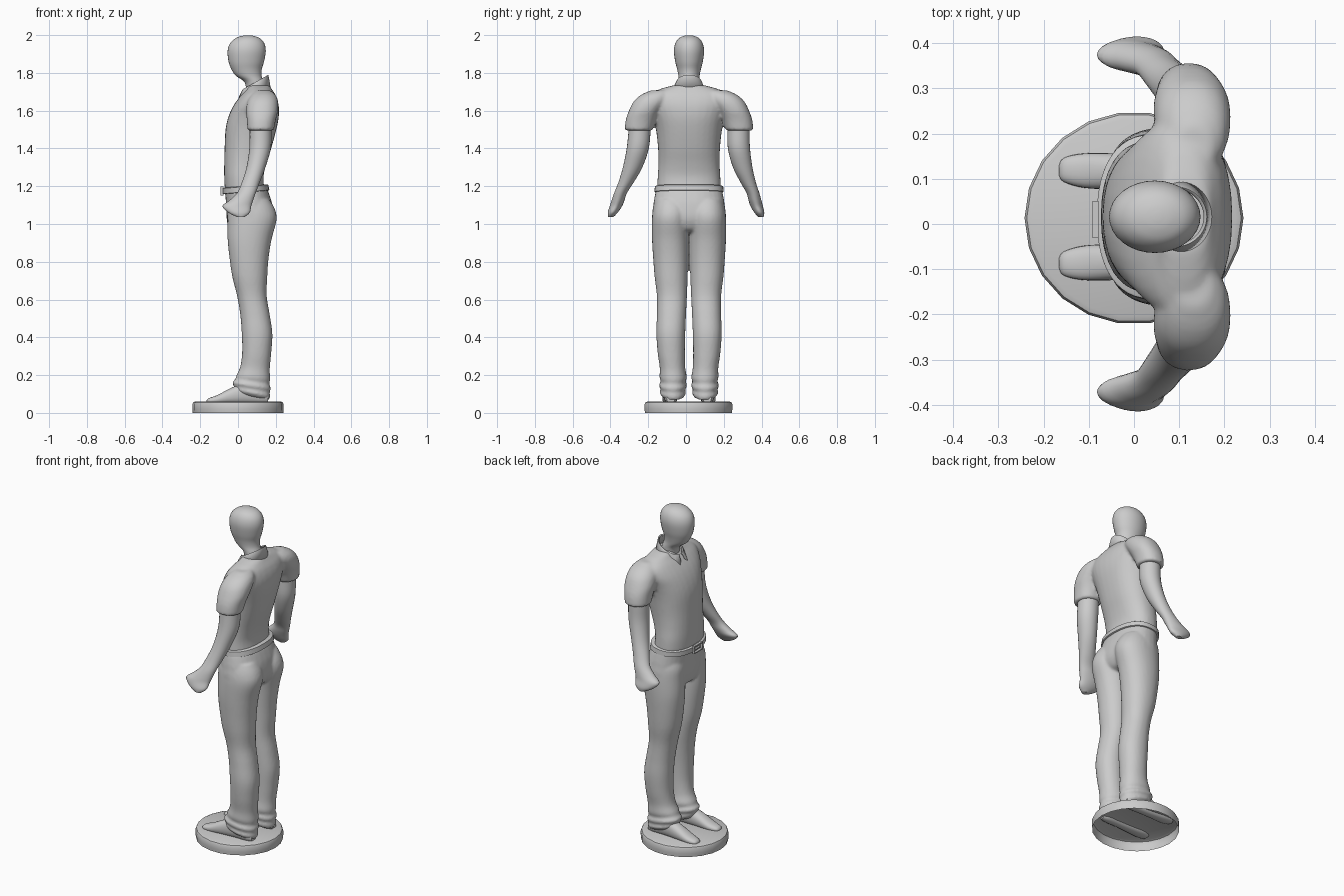
import bpy, bmesh, math

if "Cube" in bpy.data.objects:
    bpy.data.objects.remove(bpy.data.objects["Cube"])

CY = 0.016   # sideways centre line of the figure; it faces -x


def catmull(p0, p1, p2, p3, t):
    return tuple(0.5 * (2*b + (c-a)*t + (2*a-5*b+4*c-d)*t*t + (3*b-a-3*c+d)*t**3)
                 for a, b, c, d in zip(p0, p1, p2, p3))


def upright(t, a, b):
    return (a, b + CY, t)


def loft(bm, rings, place=upright, power=2.0, segs=32, steps=4):
    """Capped skin through rings (t, a0, a1, b0, b1), smoothly interpolated."""
    ext = [rings[0]] + rings + [rings[-1]]
    dense = [catmull(*ext[i:i+4], k / steps)
             for i in range(len(rings) - 1) for k in range(steps)] + [rings[-1]]
    loops = []
    for t, a0, a1, b0, b1 in dense:
        loop = []
        for s in range(segs):
            c, d = math.cos(2*math.pi*s/segs), math.sin(2*math.pi*s/segs)
            u = math.copysign(abs(c)**(2/power), c)
            v = math.copysign(abs(d)**(2/power), d)
            loop.append(bm.verts.new(place(t, (a0+a1)/2 + u*(a1-a0)/2, (b0+b1)/2 + v*(b1-b0)/2)))
        loops.append(loop)
    for l0, l1 in zip(loops, loops[1:]):
        for s in range(segs):
            n = (s+1) % segs
            bm.faces.new((l0[s], l0[n], l1[n], l1[s]))
    bm.faces.new(loops[0][::-1])
    bm.faces.new(loops[-1])


def finish(bm, name, remesh=0, smooth=0, angle=40):
    bmesh.ops.recalc_face_normals(bm, faces=bm.faces)
    me = bpy.data.meshes.new(name)
    bm.to_mesh(me)
    bm.free()
    ob = bpy.data.objects.new(name, me)
    bpy.context.collection.objects.link(ob)
    bpy.ops.object.select_all(action='DESELECT')
    bpy.context.view_layer.objects.active = ob
    ob.select_set(True)
    if remesh:
        m = ob.modifiers.new("blend", 'REMESH')
        m.mode, m.voxel_size, m.use_smooth_shade = 'VOXEL', remesh, True
        s = ob.modifiers.new("soften", 'SMOOTH')
        s.factor, s.iterations = 0.5, smooth
        for mod in ("blend", "soften"):
            bpy.ops.object.modifier_apply(modifier=mod)
    bpy.ops.object.shade_smooth_by_angle(angle=math.radians(angle))
    return ob


def sided(rings, side):
    """Mirror outward b ranges to one side of the centre line."""
    return [(t, a0, a1, side*b0, side*b1) for t, a0, a1, b0, b1 in rings]


def sym(rings):
    return [(t, a0, a1, -h, h) for t, a0, a1, h in rings]


# Base: hollow disc, open underneath
bm = bmesh.new()
prev = None
N = 22
for r, z in [(0.24, 0), (0.242, 0.02), (0.242, 0.045), (0.237, 0.056), (0.225, 0.061)]:
    loop = [bm.verts.new((r*math.cos(2*math.pi*i/N), 0.013 + 0.97*r*math.sin(2*math.pi*i/N), z))
            for i in range(N)]
    if prev:
        for i in range(N):
            bm.faces.new((prev[i], prev[(i+1) % N], loop[(i+1) % N], loop[i]))
    prev = loop
bm.faces.new(prev)
finish(bm, "base")

# Head and neck
bm = bmesh.new()
loft(bm, sym([(1.69, .045, .145, .05), (1.75, .035, .135, .052), (1.785, -.012, .125, .056),
              (1.82, -.035, .126, .063), (1.86, -.05, .138, .073), (1.915, -.055, .147, .08),
              (1.955, -.043, .14, .073), (1.982, -.015, .118, .055), (1.995, .018, .087, .03),
              (1.999, .045, .06, .008)]))
finish(bm, "head")

# Shirt: torso blended with short sleeves
SLEEVE = [(1.495, .05, .19, .194, .341), (1.55, .047, .2, .175, .335), (1.6, .043, .212, .15, .318),
          (1.65, .05, .212, .11, .292), (1.685, .07, .198, .1, .252), (1.708, .095, .17, .1, .2)]
bm = bmesh.new()
loft(bm, sym([(1.18, -.07, .14, .168), (1.25, -.073, .135, .166), (1.32, -.073, .15, .162),
              (1.4, -.071, .176, .164), (1.5, -.066, .203, .175), (1.57, -.05, .216, .192),
              (1.63, -.022, .215, .215), (1.68, .015, .2, .215), (1.712, .045, .18, .16),
              (1.735, .055, .165, .08)]), power=2.3)
for side in (-1, 1):
    loft(bm, sided(SLEEVE, side), power=2.2)
finish(bm, "shirt", remesh=0.009, smooth=4)

# Collar: tilted band with two drooping points at the front
bm = bmesh.new()
cols = []
for i in range(49):
    a = math.radians(12 + 336*i/48)          # angle measured from the front
    f = (1 - math.cos(a)) / 2                # 0 front, 1 back
    dev = min(a, 2*math.pi - a)
    tip = math.exp(-((dev - math.radians(32)) / math.radians(15))**2)
    def pt(rx, ry, z, push=0):
        return bm.verts.new((.092 - (rx + push)*math.cos(a), CY + ry*math.sin(a), z))
    cols.append((pt(.062, .06, 1.705 + .08*f),
                 pt(.069, .066, 1.712 + .078*f),
                 pt(.08, .09, 1.69 + .035*f - .045*tip, .028*tip)))
for p, q in zip(cols, cols[1:]):
    for k in range(2):
        bm.faces.new((p[k], q[k], q[k+1], p[k+1]))
ob = finish(bm, "collar", angle=60)
ob.modifiers.new("thickness", 'SOLIDIFY').thickness = 0.006

# Bare arms with simple mitten hands
ARM = [(1.56, .065, .18, .2, .318), (1.5, .062, .178, .203, .32), (1.4, .06, .174, .213, .33),
       (1.3, .045, .145, .247, .35), (1.22, .02, .115, .293, .374), (1.165, -.004, .094, .328, .396),
       (1.125, -.045, .08, .342, .41), (1.095, -.082, .07, .354, .42), (1.06, -.05, .062, .378, .43),
       (1.037, -.005, .035, .40, .428)]
for side, name in ((-1, "left_arm"), (1, "right_arm")):
    bm = bmesh.new()
    pull = 0.033 if side > 0 else 0           # one hand hangs slightly closer
    rings = [(z, a, b, c - pull*max(0, 1.5-z)/.46, d - pull*max(0, 1.5-z)/.46)
             for z, a, b, c, d in ARM]
    loft(bm, sided(rings, side), segs=24)
    finish(bm, name)

# Trousers: hips blended with two legs, folds at the hems
LEG = [(.085, .0, .165, .03, .135), (.105, -.018, .17, .016, .155), (.125, -.022, .168, .02, .15),
       (.145, -.03, .174, .01, .16), (.165, -.015, .166, .018, .15), (.19, -.008, .17, .012, .156),
       (.24, .012, .168, .02, .155), (.32, .022, .176, .022, .166), (.42, .02, .182, .02, .173),
       (.52, .012, .168, .016, .17), (.62, -.005, .152, .011, .17), (.72, -.03, .155, .007, .182),
       (.82, -.045, .162, .004, .19), (.92, -.055, .178, .002, .196), (1.02, -.055, .204, .0, .197),
       (1.08, -.055, .195, .0, .19), (1.13, -.04, .165, .02, .175)]
bm = bmesh.new()
loft(bm, sym([(.955, -.03, .13, .06), (.975, -.05, .165, .15), (1.03, -.06, .187, .193),
              (1.1, -.063, .182, .189), (1.15, -.067, .168, .181), (1.185, -.071, .155, .174)]), power=2.3)


def leg_place(t, a, b):
    hem = max(0, 1 - (t - .085)/.25)          # hems ride up over the shoes
    return (a, b + CY, t - .2*hem*(a - .075))


for side in (-1, 1):
    loft(bm, sided(LEG, side), place=leg_place, power=2.15)
finish(bm, "trousers", remesh=0.008, smooth=3)

# Belt: tilted band, with buckle frame
bm = bmesh.new()
loft(bm, sym([(1.168, -.078, .163, .179), (1.17, -.082, .166, .183), (1.198, -.082, .16, .181),
              (1.201, -.078, .156, .177)]),
     place=lambda t, a, b: (a, b + CY, t + .08*(a - .04)), power=2.3, segs=48, steps=1)
finish(bm, "belt")
bm = bmesh.new()
for y, z, sy, sz in ((0, .02, .08, .007), (0, -.02, .08, .007), (-.037, 0, .007, .045),
                     (.037, 0, .007, .045), (.01, 0, .05, .006)):
    g = bmesh.ops.create_cube(bm, size=1)["verts"]
    bmesh.ops.scale(bm, vec=(.014, sy, sz), verts=g)
    bmesh.ops.translate(bm, vec=(-.085, CY - .006 + y, 1.174 + z), verts=g)
finish(bm, "belt_buckle")

# Shoes, lofted from toe to heel
SHOE = [(-.166, .056, .066, .092, .112), (-.155, .05, .078, .077, .13), (-.11, .047, .094, .064, .14),
        (-.04, .047, .13, .06, .14), (.05, .047, .165, .058, .136), (.125, .047, .14, .06, .132),
        (.16, .053, .1, .075, .118)]
for side, name in ((-1, "left_shoe"), (1, "right_shoe")):
    bm = bmesh.new()
    loft(bm, sided(SHOE, side), place=lambda t, a, b: (t, b + CY, a), power=2.3, segs=24)
    finish(bm, name)
